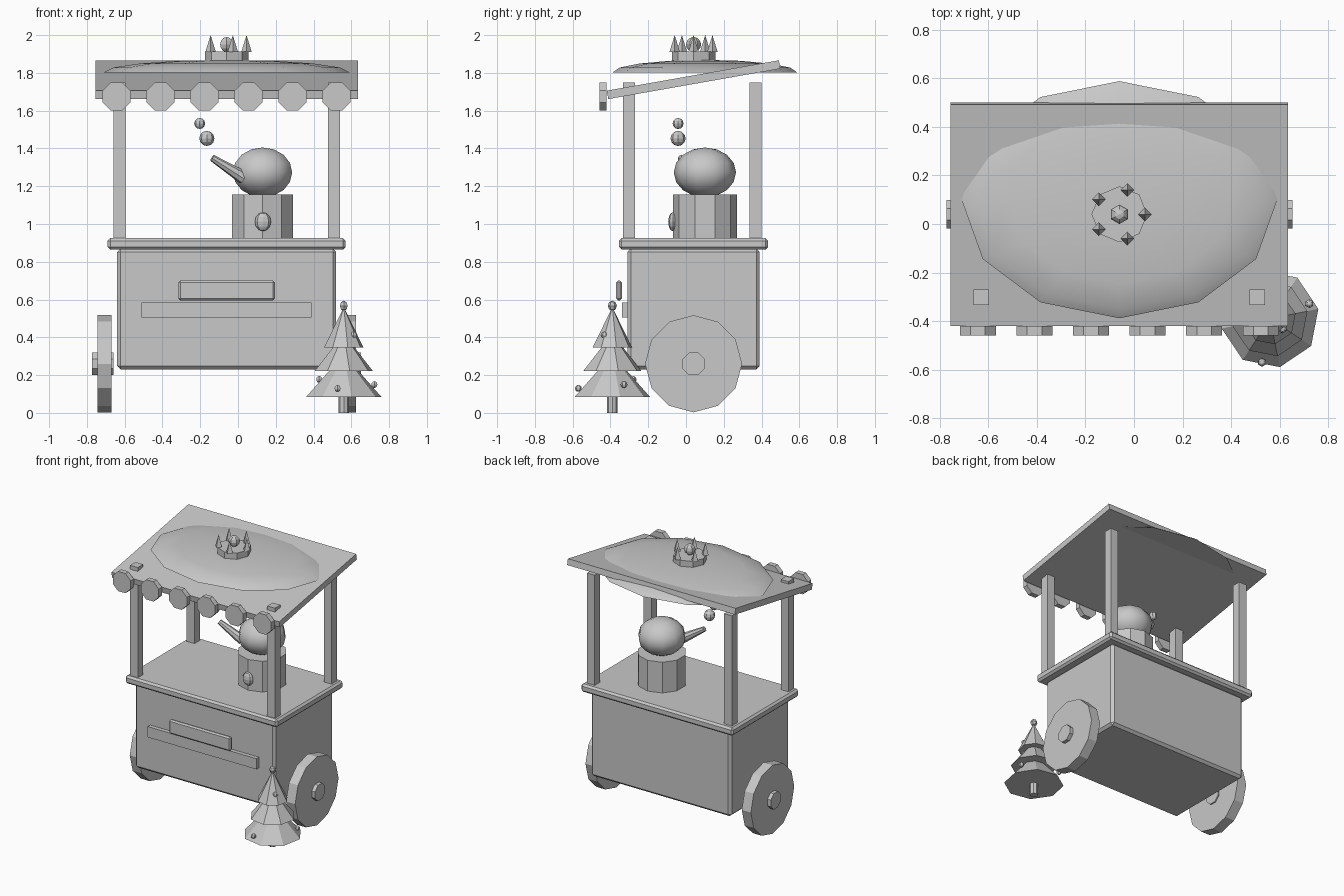
import bpy, bmesh
from math import radians, sin, cos, tau
from mathutils import Matrix, Vector

if "Cube" in bpy.data.objects:
    bpy.data.objects.remove(bpy.data.objects["Cube"], do_unlink=True)

grey = bpy.data.materials.new("plain_grey")
grey.use_nodes = True
COLOR = (0.58, 0.58, 0.58, 1)
grey.diffuse_color = COLOR
grey.node_tree.nodes["Principled BSDF"].inputs["Base Color"].default_value = COLOR

MID = -0.06   # centre line of the cart in x
DEPTH = 0.04  # centre line of the cart in y


def finish(name, bm, matrix=Matrix(), smooth=False):
    bm.transform(matrix)
    bmesh.ops.recalc_face_normals(bm, faces=bm.faces)
    mesh = bpy.data.meshes.new(name)
    bm.to_mesh(mesh)
    bm.free()
    mesh.materials.append(grey)
    for p in mesh.polygons:
        p.use_smooth = smooth
    obj = bpy.data.objects.new(name, mesh)
    bpy.context.collection.objects.link(obj)
    return obj


def box(name, center, size, bevel=0, tilt=0):
    bm = bmesh.new()
    bmesh.ops.create_cube(bm, size=1)
    bm.transform(Matrix.Diagonal((*size, 1)))
    obj = finish(name, bm, Matrix.Translation(center) @ Matrix.Rotation(tilt, 4, 'X'))
    if bevel:
        mod = obj.modifiers.new("edge", 'BEVEL')
        mod.width, mod.segments = bevel, 1
    return obj


def rod(name, start, end, r1, r2, sides, turn=0):
    """Tapered prism between two points."""
    start, end = Vector(start), Vector(end)
    axis = end - start
    bm = bmesh.new()
    bmesh.ops.create_cone(bm, cap_ends=True, segments=sides, radius1=r1,
                          radius2=r2, depth=axis.length)
    bmesh.ops.remove_doubles(bm, verts=bm.verts, dist=0.0001)
    rot = Vector((0, 0, 1)).rotation_difference(axis).to_matrix().to_4x4()
    return finish(name, bm, Matrix.Translation((start + end) / 2) @ rot
                  @ Matrix.Rotation(radians(turn), 4, 'Z'))


def ball(name, center, radii, sides=8, rings=6, smooth=False, half=False):
    bm = bmesh.new()
    bmesh.ops.create_uvsphere(bm, u_segments=sides, v_segments=rings, radius=1)
    if half:
        bmesh.ops.delete(bm, geom=[v for v in bm.verts if v.co.z < -0.01], context='VERTS')
        bmesh.ops.holes_fill(bm, edges=[e for e in bm.edges if e.is_boundary])
    obj = finish(name, bm, Matrix.Translation(center) @ Matrix.Diagonal((*radii, 1)), smooth)
    if half:  # flat underside keeps a crisp rim
        for p in obj.data.polygons:
            p.use_smooth = p.normal.z > -0.9
        for e in obj.data.edges:
            if all(abs(obj.data.vertices[i].co.z - center[2]) < 0.001 for i in e.vertices):
                e.use_edge_sharp = True
    return obj


# Cart body, counter and front boards
box("cart_body", (MID, DEPTH, 0.55), (1.16, 0.7, 0.64), 0.018)
box("counter", (MID, DEPTH, 0.895), (1.26, 0.79, 0.06), 0.014)
box("front_board", (MID, -0.325, 0.545), (0.9, 0.03, 0.08))
box("sign_plate", (MID, -0.355, 0.648), (0.51, 0.03, 0.105), 0.01)

# Wheels, hubs and posts on both sides
for side, word in ((-1, "right"), (1, "left")):
    def at(offset, z=0.26):
        return (MID + side * offset, DEPTH, z)
    rod(word + "_wheel", at(0.61), at(0.685), 0.257, 0.257, 12)
    rod(word + "_hub", at(0.6), at(0.712), 0.064, 0.064, 8, 22.5)
    for y, place in ((-0.302, "front"), (0.368, "back")):
        box(f"{place}_{word}_post", (MID + side * 0.568, y, 1.335), (0.064, 0.064, 0.83))

# Sloping roof with scalloped trim
box("roof", (MID, DEPTH, 1.764), (1.39, 0.925, 0.045), tilt=radians(10))
for i in range(6):
    x = -0.643 + i * 0.233
    rod("scallop", (x, -0.42, 1.675), (x, -0.458, 1.675), 0.08, 0.08, 8, 22.5)

# Shallow dome and crown
ball("roof_dome", (MID, 0.1, 1.803), (0.65, 0.488, 0.066), 12, 8, True, True)
rod("crown_band", (MID, DEPTH, 1.855), (MID, DEPTH, 1.912), 0.115, 0.115, 8)
for i in range(5):
    x, y = MID + 0.105 * cos(i * tau / 5), DEPTH + 0.105 * sin(i * tau / 5)
    rod("crown_spike", (x, y, 1.91), (x, y, 2.0), 0.028, 0, 4)
ball("crown_gem", (MID, DEPTH, 1.95), (0.04, 0.04, 0.04), 6, 6)

# Urn with kettle, spout, tap and steam
rod("urn", (0.13, 0.1, 0.925), (0.13, 0.1, 1.155), 0.169, 0.169, 10)
ball("kettle", (0.13, 0.1, 1.273), (0.165, 0.165, 0.132), 10, 8, True)
rod("spout", (0.03, 0.01, 1.245), (-0.137, -0.025, 1.35), 0.036, 0.018, 8)
ball("tap_knob", (0.132, -0.07, 1.012), (0.043, 0.024, 0.05))
ball("steam_low", (-0.165, -0.042, 1.453), (0.04, 0.04, 0.04))
ball("steam_high", (-0.203, -0.042, 1.532), (0.029, 0.029, 0.029))

# Small tree beside the front corner
TX, TY = 0.56, -0.39
rod("tree_trunk", (TX, TY, 0), (TX, TY, 0.1), 0.028, 0.028, 8)
for low, high, radius in ((0.085, 0.31, 0.203), (0.222, 0.42, 0.157), (0.345, 0.56, 0.107)):
    rod("tree_tier", (TX, TY, low), (TX, TY, high), radius, 0, 8, 11.5)
ball("tree_topper", (TX, TY, 0.567), (0.024, 0.024, 0.027), 6, 4)
for spot in ((0.612, -0.432, 0.412), (0.45, -0.272, 0.302), (0.43, -0.28, 0.177),
             (0.527, -0.57, 0.13), (0.722, -0.328, 0.15)):
    ball("bauble", spot, (0.018, 0.018, 0.018), 6, 6)
